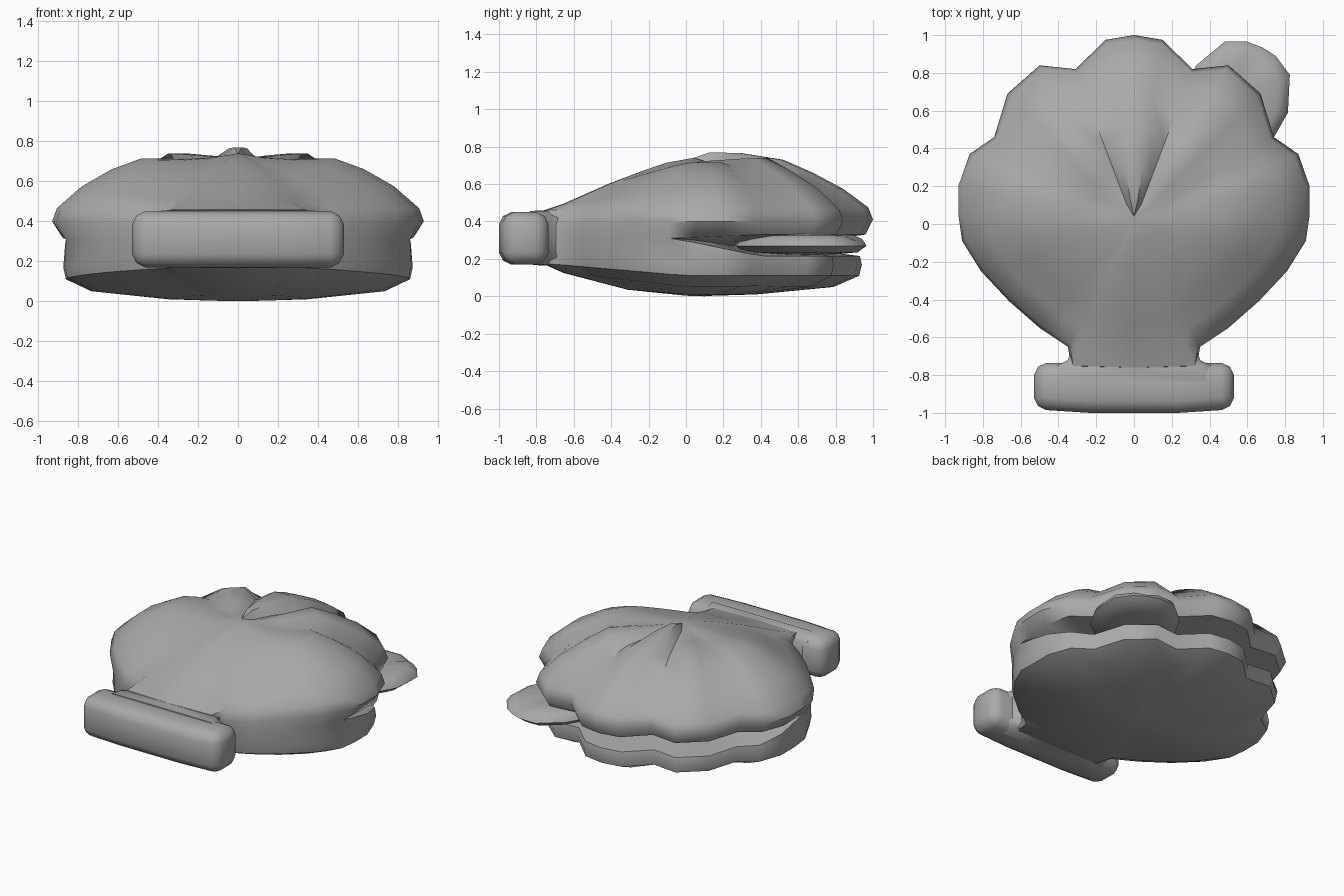
import bpy, bmesh, math

cube = bpy.data.objects.get("Cube")
if cube:
    bpy.data.objects.remove(cube, do_unlink=True)

GREY = (0.4, 0.4, 0.4, 1)
mat = bpy.data.materials.new("shell grey")
mat.use_nodes = True
mat.diffuse_color = GREY
bsdf = mat.node_tree.nodes["Principled BSDF"]
bsdf.inputs["Base Color"].default_value = GREY


def finish(name, bm, angle=50):
    """Turn a bmesh into a smooth shaded object."""
    bmesh.ops.recalc_face_normals(bm, faces=bm.faces)
    mesh = bpy.data.meshes.new(name)
    bm.to_mesh(mesh)
    bm.free()
    mesh.materials.append(mat)
    obj = bpy.data.objects.new(name, mesh)
    bpy.context.collection.objects.link(obj)
    bpy.ops.object.select_all(action="DESELECT")
    obj.select_set(True)
    bpy.context.view_layer.objects.active = obj
    bpy.ops.object.shade_smooth_by_angle(angle=math.radians(angle))


def loft(name, rings, first, last):
    """Skin closed rings and close both ends with a fan to a point."""
    bm = bmesh.new()
    loops = [[bm.verts.new(p) for p in ring] for ring in rings]
    n = len(loops[0])
    for a, b in zip(loops, loops[1:]):
        for i in range(n):
            j = (i + 1) % n
            bm.faces.new((a[i], a[j], b[j], b[i]))
    for loop, tip in ((loops[0], first), (loops[-1], last)):
        v = bm.verts.new(tip)
        for i in range(n):
            bm.faces.new((loop[i], loop[(i + 1) % n], v))
    bmesh.ops.remove_doubles(bm, verts=bm.verts, dist=.0005)
    finish(name, bm)


def mix(a, b, t):
    return a + (b - a) * t


def clamp(t):
    return max(0, min(1, t))


def mirrored(half):
    return half + [(-x, y) for x, y in reversed(half) if x]


# Scalloped outline, from the lip to the hinge
outline = mirrored([
    (0, 1), (.15, .975), (.31, .82), (.5, .84), (.67, .69), (.74, .46),
    (.87, .37), (.93, .2), (.93, .05), (.91, -.09), (.81, -.25),
    (.66, -.41), (.5, -.55), (.35, -.65), (.33, -.77), (0, -.78)])


def hinge(y):
    return clamp(-y / .75)


def opening(y):
    """0 where the shells are joined, 1 at the lip."""
    return clamp((y + .07) / .5)


def relief(x, y):
    """Weights of the groove, middle crest and side lobe at an outline point."""
    x = abs(x)
    groove = {.31: 1, .74: .6}.get(x, 0)
    return groove, float(x <= .15 and y > .9), float(x in (.5, .67) and y > .6)


def ring(scale, height):
    return [(x * scale(x, y), y * scale(x, y), height(x, y)) for x, y in outline]


def seam(x, y):
    return mix(.93, 1, clamp(-y / .4))


def narrow(x, y):
    return mix(.94, 1, clamp(-y / .4))


# Rings of the lower shell: scale, lip height, hinge height, groove
lower = [(.15, .003, .015, 0), (.4, .01, .035, 0), (.84, .05, .125, .01),
         (.985, .11, .175, 0), (1, .17, .24, 0)]
# Rings of the upper shell: scale, lip height, hinge height, groove, crest, lobe
upper = [(1, .4, .38, 0, .01, 0), (.975, .465, .46, 0, .01, 0),
         (.84, .575, .495, .02, 0, 0), (.68, .66, .55, .035, 0, .005),
         (.52, .715, .605, .03, .015, .025), (.3, .71, .67, 0, .055, .02),
         (.13, .72, .715, 0, .05, 0)]

rings = []
for s, lip, back, cut in lower:
    rings.append(ring(
        lambda x, y: s * narrow(x, y),
        lambda x, y: mix(lip, back, hinge(y)) + cut * relief(x, y)[0]))

# Mouth: lower lip, cavity wall, upper lip; all three meet where the shells join
rings.append(ring(seam, lambda x, y: mix(.31, .215, opening(y))))
rings.append(ring(lambda x, y: mix(seam(x, y), .5, opening(y)),
                  lambda x, y: mix(.31, .27, opening(y))))
rings.append(ring(lambda x, y: mix(seam(x, y), .96, opening(y)),
                  lambda x, y: mix(.31, .33, opening(y))))

for s, lip, back, cut, crest, lobe in upper:
    def height(x, y):
        g, c, b = relief(x, y)
        return mix(lip, back, hinge(y)) - cut * g + crest * c + lobe * b
    rings.append(ring(lambda x, y: s, height))
loft("clam_shell", rings, (0, .1, 0), (0, .04, .74))

# Tongue poking out on the left of the lip
tongue = [(.15, .4), (.22, .65), (.33, .84), (.48, .965), (.6, .965), (.68, .935),
          (.75, .89), (.825, .79), (.815, .59), (.73, .44), (.5, .27), (.25, .25)]
cx, cy = .52, .65
rings = []
for s, z, groove in [(.5, .225, 0), (.85, .235, 0), (1, .27, 0), (.93, .305, .01),
                     (.8, .325, .02), (.5, .333, .01)]:
    rings.append([(mix(cx, x, s), mix(cy, y, s), z - groove * (x == .68))
                  for x, y in tongue])
loft("tongue", rings, (cx, cy, .22), (cx, cy, .333))

# Neck flaring into the bar
neck = mirrored([(.28, -.58), (.335, -.67), (.35, -.72), (.41, -.75), (.43, -.84)])
rings = [[(x * s, mix(-.78, y, s), z) for x, y in neck]
         for s, z in ((.88, .17), (1, .21), (1, .42), (.88, .455))]
loft("neck", rings, (0, -.78, .165), (0, -.78, .46))

# Hinge bar with rounded edges, bowed slightly at the front
bm = bmesh.new()
bmesh.ops.create_cube(bm, size=1)
bmesh.ops.scale(bm, verts=bm.verts, vec=(1.06, .25, .28))
bmesh.ops.translate(bm, verts=bm.verts, vec=(0, -.86, .31))
bmesh.ops.bevel(bm, geom=bm.edges[:], offset=.065, segments=2, profile=.45,
                affect="EDGES")
long_edges = [e for e in bm.edges if abs(e.verts[0].co.x - e.verts[1].co.x) > .5]
bmesh.ops.subdivide_edges(bm, edges=long_edges, cuts=3)
for v in bm.verts:
    if v.co.y < -.86 and abs(v.co.x) < .4:
        v.co.y -= .015
finish("hinge_bar", bm)
